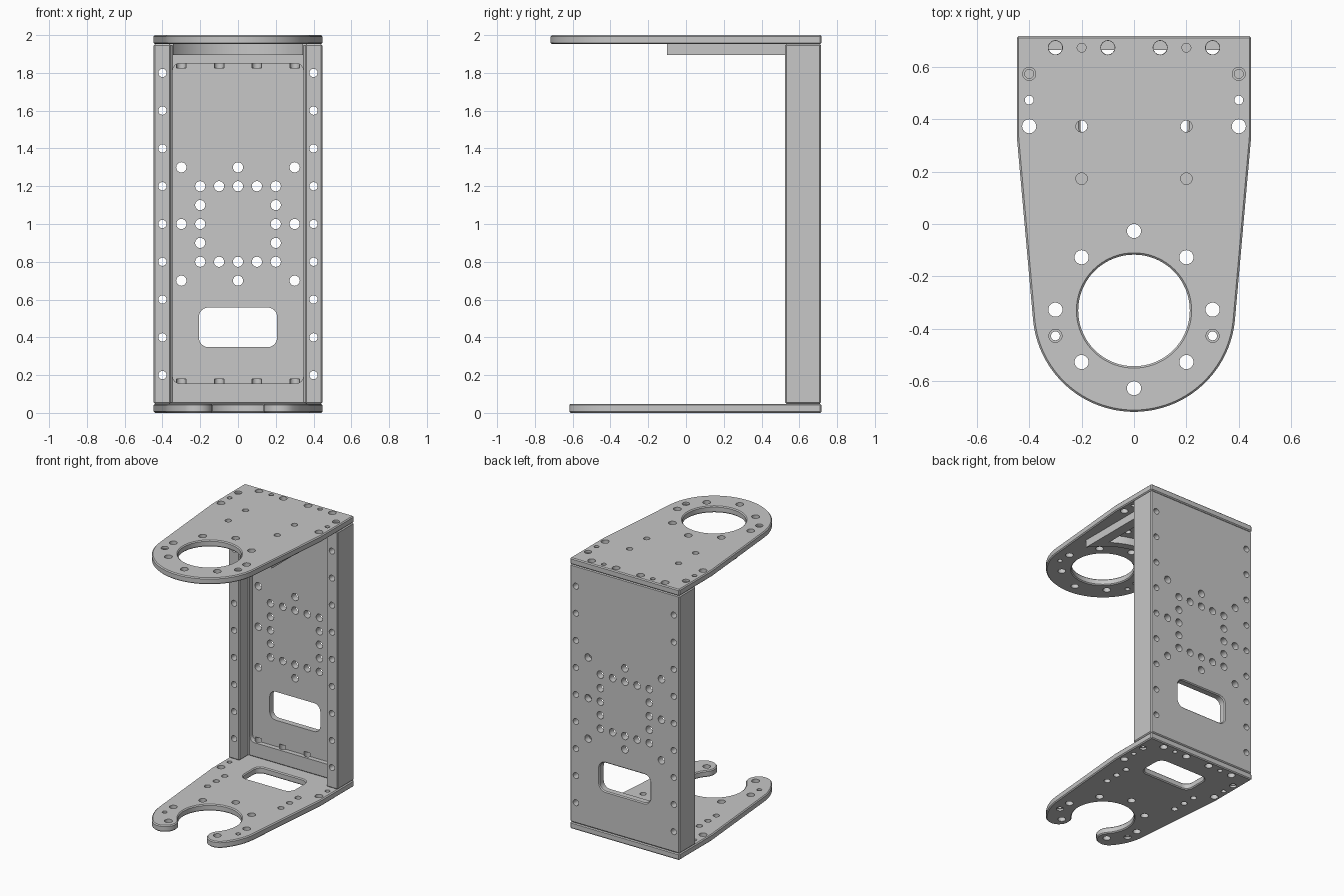
import bpy, bmesh
from math import sin, cos, radians, pi

cube = bpy.data.objects.get("Cube")
if cube:
    bpy.data.objects.remove(cube, do_unlink=True)

GREY = (0.57, 0.57, 0.57, 1)
metal = bpy.data.materials.new("grey metal")
metal.use_nodes = True
metal.diffuse_color = GREY
metal.node_tree.nodes["Principled BSDF"].inputs["Base Color"].default_value = GREY


# Outline helpers (2D points)
def arc(cx, cy, r, start, end, n):
    return [(cx + r * cos(radians(start + (end - start) * i / n)),
             cy + r * sin(radians(start + (end - start) * i / n))) for i in range(n + 1)]


def circle(x, y, r, n=24):
    return [(x + r * cos(2 * pi * i / n), y + r * sin(2 * pi * i / n)) for i in range(n)]


def rounded(cx, cy, hw, hh, r):
    pts = []
    for sx, sy, a in ((1, 1, 0), (-1, 1, 90), (-1, -1, 180), (1, -1, 270)):
        pts += arc(cx + sx * (hw - r), cy + sy * (hh - r), r, a, a + 90, 6)
    return pts


def mirrored(half):
    return half + [(-x, y) for x, y in reversed(half) if abs(x) > 1e-5]


def both_sides(points):
    return sorted({(s * x, y) for x, y in points for s in (1, -1)})


# Solid helpers
def solid(name, outlines, lo, hi, axis="z"):
    """Extrude one or more outlines between lo and hi along an axis."""
    bm = bmesh.new()
    for pts in outlines:
        rings = [[bm.verts.new((u, v, w) if axis == "z" else (u, w, v)) for u, v in pts]
                 for w in (lo, hi)]
        bm.faces.new(rings[0])
        bm.faces.new(rings[1])
        for i in range(len(pts)):
            j = (i + 1) % len(pts)
            bm.faces.new((rings[0][i], rings[0][j], rings[1][j], rings[1][i]))
    bmesh.ops.recalc_face_normals(bm, faces=bm.faces)
    mesh = bpy.data.meshes.new(name)
    bm.to_mesh(mesh)
    bm.free()
    mesh.materials.append(metal)
    obj = bpy.data.objects.new(name, mesh)
    bpy.context.collection.objects.link(obj)
    return obj


def apply(obj):
    graph = bpy.context.evaluated_depsgraph_get()
    mesh = bpy.data.meshes.new_from_object(obj.evaluated_get(graph))
    obj.modifiers.clear()
    obj.data = mesh


def cut(obj, outlines, lo, hi, axis="z"):
    cutter = solid("cutter", outlines, lo, hi, axis)
    mod = obj.modifiers.new("cut", "BOOLEAN")
    mod.operation, mod.solver, mod.object = "DIFFERENCE", "EXACT", cutter
    apply(obj)
    bpy.data.objects.remove(cutter, do_unlink=True)


def chamfer(obj, width=0.007):
    mod = obj.modifiers.new("chamfer", "BEVEL")
    mod.width, mod.segments = width, 1
    mod.limit_method, mod.angle_limit = "ANGLE", radians(50)
    apply(obj)


def finish(obj):
    bpy.ops.object.select_all(action="DESELECT")
    obj.select_set(True)
    bpy.context.view_layer.objects.active = obj
    bpy.ops.object.shade_smooth_by_angle(angle=radians(30))


# Shared plate dimensions
W, BACK, CY, R_OUT, R_IN = 0.447, 0.717, -0.33, 0.387, 0.213
T = 0.048
shoulder = [(W, 0.33), (W, BACK)]
edge_bolts = both_sides([(0.3, 0.673), (0.1, 0.673)])
small_bolts = both_sides([(0.2, 0.673), (0.4, 0.473)])
sink_bolts = both_sides([(0.4, 0.573), (0.3, -0.427)])
ring_bolts = both_sides([(0.4, 0.373), (0, -0.027), (0.2, -0.127), (0.3, -0.327), (0.2, -0.527)])


def drill_plate(plate, lo, extra_large, extra_medium):
    holes = [circle(x, y, 0.027) for x, y in edge_bolts + ring_bolts + extra_large]
    holes += [circle(x, y, 0.017) for x, y in small_bolts + sink_bolts]
    holes += [circle(x, y, 0.022) for x, y in extra_medium]
    cut(plate, holes, lo - 0.05, lo + T + 0.05)


# Top plate: tapered tongue with a large round opening
top_plate = solid("top_plate", [mirrored(arc(0, CY, R_OUT, -90, -5, 32) + shoulder)], 2 - T, 2)
cut(top_plate, [circle(0, CY, R_IN, 72)], 1.8, 2.1)
chamfer(top_plate)
drill_plate(top_plate, 2 - T, [(0, -0.627)], both_sides([(0.2, 0.373), (0.2, 0.173)]))
cut(top_plate, [circle(x, y, 0.025) for x, y in sink_bolts], 1.985, 2.1)
finish(top_plate)

# Bottom plate: open fork with rounded tips and a rear window
TIP = -42
tip_r = (R_OUT - R_IN) / 2
mid_r = (R_OUT + R_IN) / 2
tip_x, tip_y = mid_r * cos(radians(TIP)), CY + mid_r * sin(radians(TIP))
fork = arc(0, CY, R_IN, 90, TIP, 36)[:-1]
fork += arc(tip_x, tip_y, tip_r, TIP + 180, TIP + 360, 16)
fork += arc(0, CY, R_OUT, TIP, -5, 14)[1:] + shoulder
bottom_plate = solid("bottom_plate", [mirrored(fork)], 0, T)
cut(bottom_plate, [rounded(0, 0.425, 0.205, 0.105, 0.05)], -0.1, 0.1)
chamfer(bottom_plate)
drill_plate(bottom_plate, 0, [], both_sides([(0.3, 0.073), (0.3, 0.173), (0.3, 0.273)]))
cut(bottom_plate, [circle(x, y, 0.025) for x, y in sink_bolts], -0.1, 0.015)
finish(bottom_plate)

# Back wall: channel section with two side rails
channel = mirrored([(0, 0.63), (0.355, 0.63), (0.355, 0.525), (W, 0.525), (W, 0.715)])
back_wall = solid("back_wall", [channel], T, 2 - T)
cut(back_wall, [rounded(0, 0.453, 0.207, 0.105, 0.05)], 0.4, 0.9, "y")
chamfer(back_wall)
# Shallow front pocket
cut(back_wall, [rounded(0, 1.003, 0.346, 0.848, 0.04)], 0.6, 0.665, "y")
# Mounting pattern and rail holes
steps = [0.8, 0.9, 1.0, 1.1, 1.2]
pattern = both_sides([(0.2, z) for z in steps] + [(x, z) for x in (0, 0.1) for z in (0.8, 1.2)]
                     + [(x, z) for x in (0, 0.3) for z in (0.7, 1.3)] + [(0.3, 1.0)])
rail = both_sides([(0.4, 0.2 * i) for i in range(1, 10)])
cut(back_wall, [circle(x, z, 0.027) for x, z in pattern]
    + [circle(x, z, 0.022) for x, z in rail], 0.4, 0.9, "y")
# Blind bolt bores in both ends
for lo, hi in ((0, 0.18), (1.825, 2)):
    cut(back_wall, [circle(x, y, 0.026) for x, y in edge_bolts], lo, hi)
for lo, hi in ((0, 0.13), (1.87, 2)):
    cut(back_wall, [circle(x, 0.573, 0.017) for x in (-0.4, 0.4)], lo, hi)
    # Clearance for the through bolts ahead of the sunk ones is outside the rail
finish(back_wall)

# Stiffening frame under the top plate, its front curved around the opening
frame = arc(0, CY, 0.415, 90, 33.7, 20) + [(0.345, 0.628)]
window = arc(0, CY, 0.47, 90, 55, 14) + [(0.27, 0.47)]
under_frame = solid("under_frame", [mirrored(frame)], 1.895, 2 - T)
cut(under_frame, [mirrored(window)], 1.8, 2.1)
finish(under_frame)
